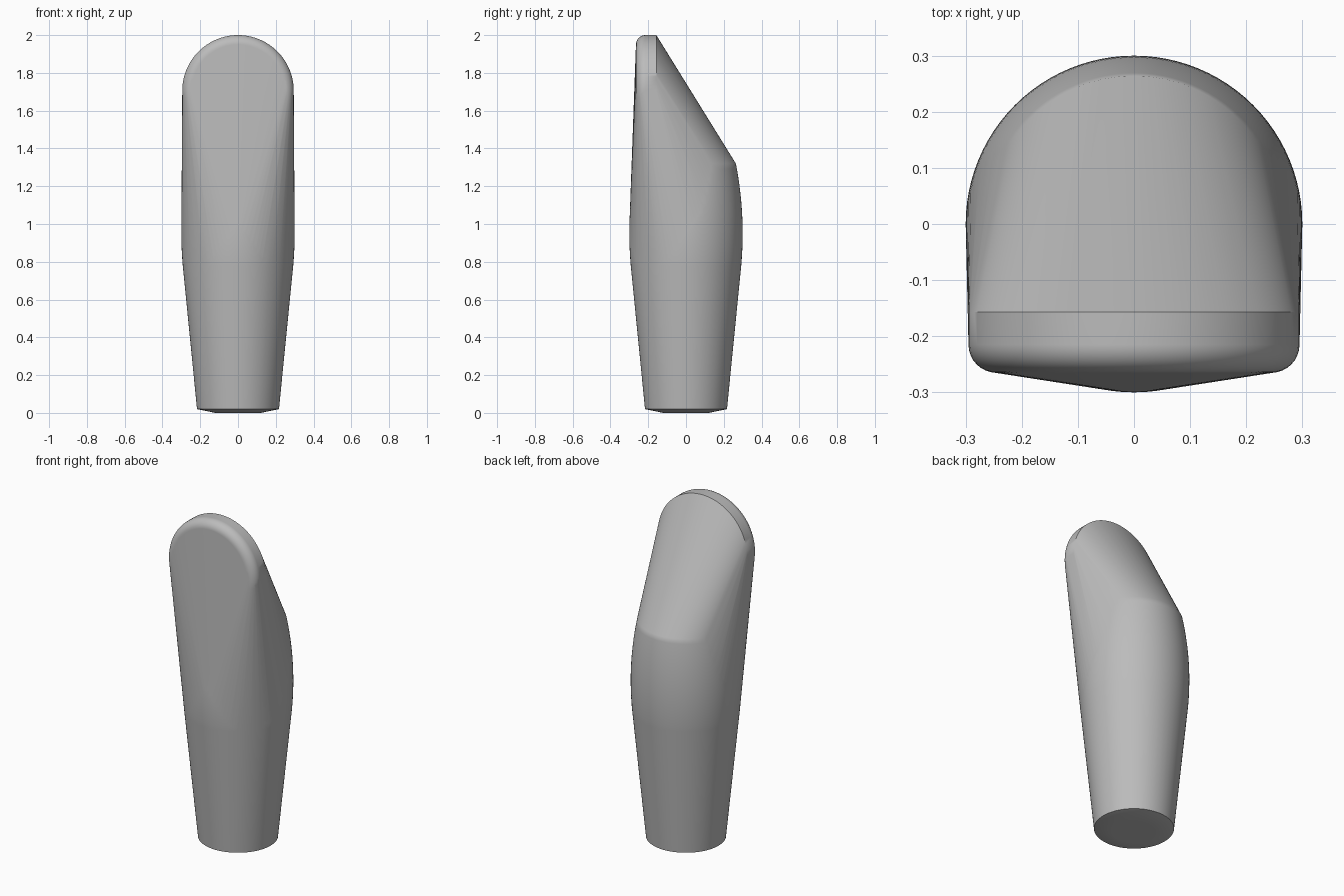
import bpy
import bmesh
from math import sin, cos, pi

if "Cube" in bpy.data.objects:
    bpy.data.objects.remove(bpy.data.objects["Cube"], do_unlink=True)

SEGMENTS = 96
ANGLES = [2 * pi * i / SEGMENTS for i in range(SEGMENTS)]

grey = bpy.data.materials.new("Plain grey")
grey.use_nodes = True
colour = (0.5, 0.5, 0.5, 1)
grey.diffuse_color = colour
grey.node_tree.nodes["Principled BSDF"].inputs["Base Color"].default_value = colour

bm = bmesh.new()


def body_ring(radius, z):
    for a in ANGLES:
        bm.verts.new((radius * cos(a), radius * sin(a), z))


def pad_ring(radius, y):
    for a in ANGLES:
        bm.verts.new((radius * cos(a), y, 1.705 + radius * sin(a)))


# Tapered round grip with a shallow chamfered base
body_ring(0.12, 0)
body_ring(0.217, 0.02)

# Bulging middle, cut off where the sloping back begins
STEPS = 20
for i in range(STEPS + 1):
    z = 0.75 + 0.57 * i / STEPS
    body_ring(0.3 - 0.263 * (z - 0.95) ** 2, z)

# Round upright pad at the front, with a rounded front rim
pad_ring(0.295, -0.157)
FILLET = 0.05
for i in range(9):
    a = pi / 2 * i / 8
    pad_ring(0.295 - FILLET * (1 - cos(a)), -0.215 - FILLET * sin(a))

# Taut skin joining the grip and the pad
hull = bmesh.ops.convex_hull(bm, input=bm.verts[:], use_existing_faces=False)
unused = {g for g in hull["geom_interior"] + hull["geom_unused"]
          if isinstance(g, bmesh.types.BMVert)}
bmesh.ops.delete(bm, geom=list(unused), context="VERTS")
bmesh.ops.dissolve_limit(bm, angle_limit=0.002, verts=bm.verts[:], edges=bm.edges[:])
bmesh.ops.recalc_face_normals(bm, faces=bm.faces[:])

mesh = bpy.data.meshes.new("handle")
bm.to_mesh(mesh)
bm.free()
mesh.materials.append(grey)
handle = bpy.data.objects.new("handle", mesh)
bpy.context.collection.objects.link(handle)

# Smooth skin with crisp base and pad edges
bpy.ops.object.select_all(action="DESELECT")
handle.select_set(True)
bpy.context.view_layer.objects.active = handle
bpy.ops.object.shade_smooth_by_angle(angle=pi / 6)
weighted = handle.modifiers.new("Even shading", "WEIGHTED_NORMAL")
weighted.keep_sharp = True
